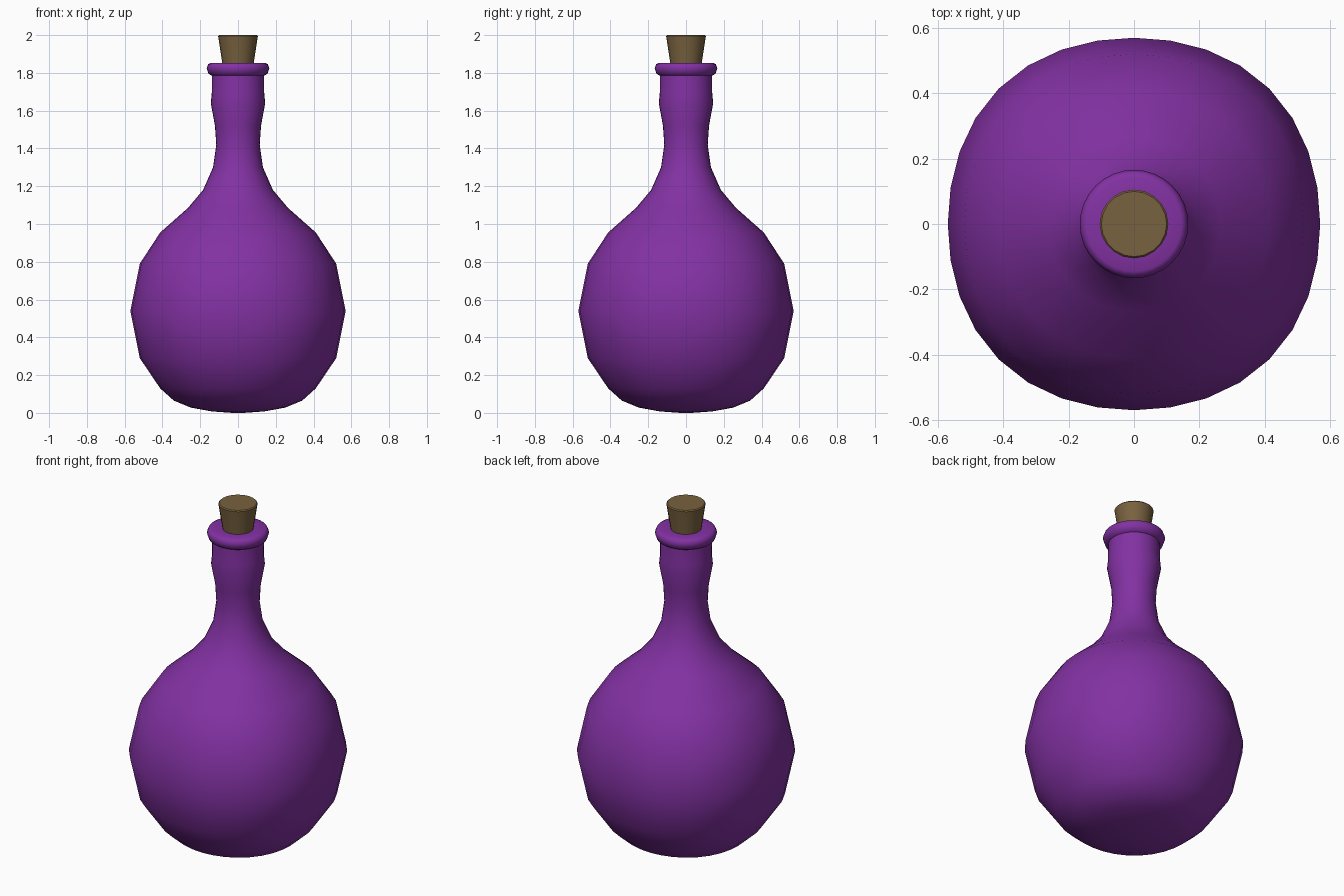
import bpy, bmesh, math

if "Cube" in bpy.data.objects:
    bpy.data.objects.remove(bpy.data.objects["Cube"])


def material(name, rgb):
    m = bpy.data.materials.new(name)
    m.diffuse_color = (*rgb, 1)
    m.use_nodes = True
    m.node_tree.nodes["Principled BSDF"].inputs["Base Color"].default_value = m.diffuse_color
    return m


def lathe(name, profile, sides, mat, angle):
    """Closed turned shape; each profile point is (radius, z, squareness)."""
    bm = bmesh.new()
    rings = []
    for r, z, q in profile:
        ring = []
        for i in range(sides):
            a = 2 * math.pi * i / sides
            rr = r * (1 + q * math.sin(2 * a) ** 2)
            ring.append(bm.verts.new((rr * math.cos(a), rr * math.sin(a), z)))
        rings.append(ring)
    for lo, hi in zip(rings, rings[1:]):
        for i in range(sides):
            j = (i + 1) % sides
            bm.faces.new((lo[i], lo[j], hi[j], hi[i]))
    bm.faces.new(rings[0][::-1])
    bm.faces.new(rings[-1])
    mesh = bpy.data.meshes.new(name)
    bm.to_mesh(mesh)
    bm.free()
    mesh.materials.append(mat)
    ob = bpy.data.objects.new(name, mesh)
    bpy.context.collection.objects.link(ob)
    bpy.ops.object.select_all(action='DESELECT')
    ob.select_set(True)
    bpy.context.view_layer.objects.active = ob
    bpy.ops.object.shade_smooth_by_angle(angle=math.radians(angle))
    return ob


purple = material("purple glass", (0.225, 0.031, 0.365))
brown = material("cork brown", (0.19, 0.122, 0.05))

# Bottle: slightly squared round body, waisted neck and rolled lip
lathe("bottle", [
    (0.03, 0.0, 0), (0.14, 0.008, 0.005), (0.25, 0.028, 0.01),
    (0.34, 0.065, 0.015), (0.412, 0.13, 0.017), (0.52, 0.29, 0.022),
    (0.57, 0.54, 0.028), (0.52, 0.79, 0.022), (0.412, 0.955, 0.017),
    (0.265, 1.085, 0.01), (0.185, 1.18, 0.01), (0.132, 1.30, 0.01),
    (0.115, 1.42, 0.01), (0.122, 1.52, 0), (0.144, 1.64, 0),
    (0.139, 1.69, 0), (0.138, 1.785, 0),
    (0.156, 1.795, 0), (0.166, 1.825, 0), (0.158, 1.846, 0),
    (0.145, 1.853, 0), (0.08, 1.85, 0),
], 32, purple, 60)

# Cork: tapered stopper
lathe("cork", [
    (0.078, 1.80, 0), (0.083, 1.85, 0), (0.105, 1.994, 0), (0.1, 2.0, 0),
], 20, brown, 35)
